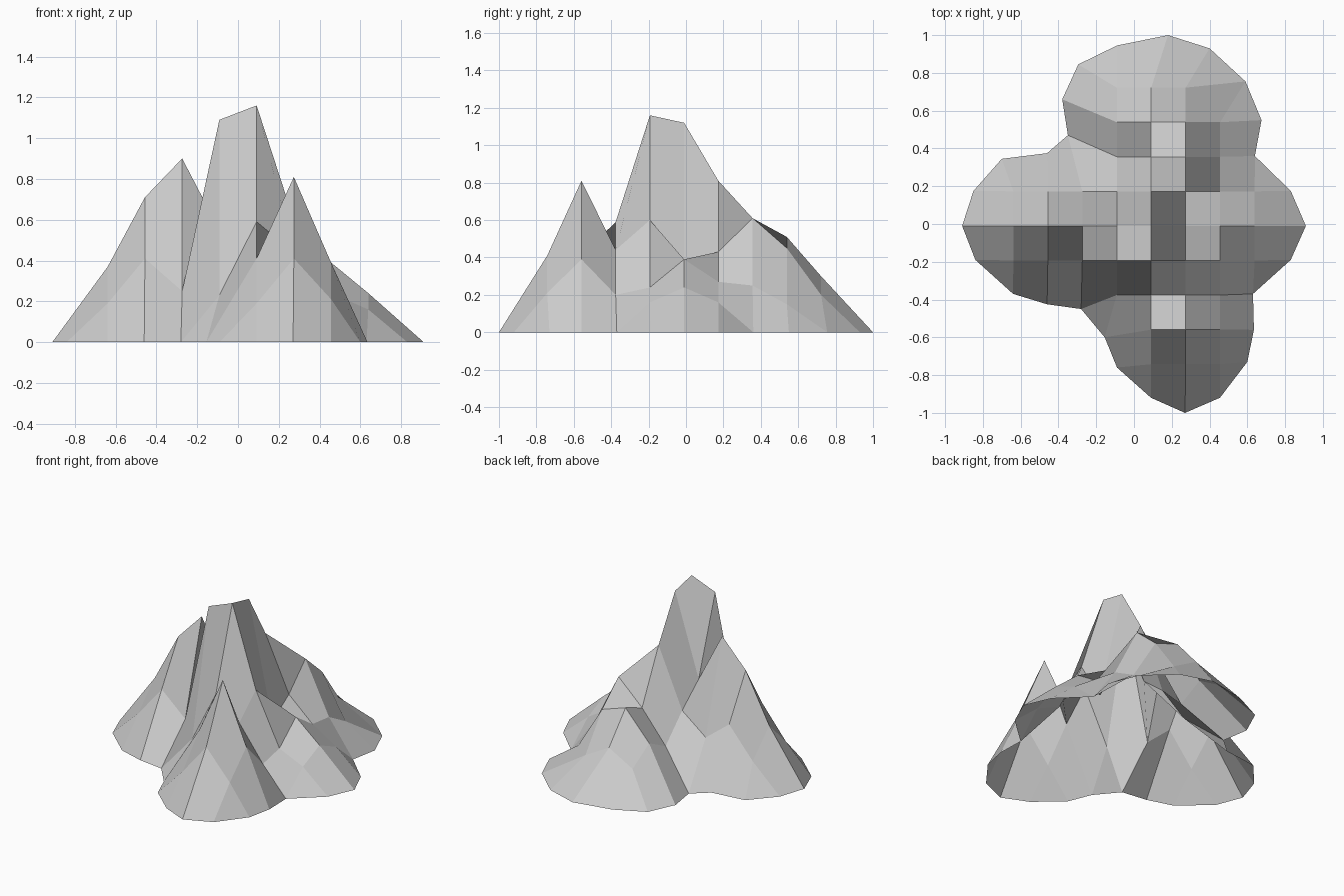
import bpy
import bmesh

STEP_X = 0.1825
STEP_Y = 0.183
FIRST_Y = 0.905
MIDDLE_COLUMN = 4.5

# Each terrain row runs from back to front:
# first grid column, left rim points, inner heights, right rim points
ROWS = [
    (4, [(-.09, .945), (.18, 1), (.4, .93)], [], []),
    (3, [(-.295, .845)], [.2, .3, .2], [(.59, .755)]),
    (3, [(-.38, .66)], [.31, .51, .45, .15], [(.675, .55)]),
    (1, [(-.7, .345), (-.46, .375), (-.35, .47)], [.22, .44, .61, .25], [(.64, .36)]),
    (0, [(-.85, .175)], [.19, .4, .26, .4, .81, .43, .27, .16], [(.83, .175)]),
    (0, [(-.91, -.01)], [.37, .71, .9, .55, 1.12, .31, .39, .24], [(.91, -.01)]),
    (0, [(-.84, -.19)], [.19, .41, .25, 1.09, 1.16, .6, .24, .16], [(.83, -.19)]),
    (1, [(-.64, -.37), (-.46, -.425), (-.28, -.45)], [.23, .59, .44, .2], [(.63, -.37)]),
    (4, [(-.155, -.6)], [.41, .81, .39], [(.635, -.56)]),
    (4, [(-.09, -.76)], [.19, .41, .21], [(.6, -.73)]),
    (5, [(.09, -.92), (.27, -1), (.455, -.92)], [], []),
]


def make_material(name, color):
    material = bpy.data.materials.new(name)
    material.use_nodes = True
    material.diffuse_color = color
    shader = next(n for n in material.node_tree.nodes if n.type == 'BSDF_PRINCIPLED')
    shader.inputs['Base Color'].default_value = color
    return material


def place_points(bm):
    """Put the rim on the ground and raise the inner grid points."""
    grid = {}
    for row, (column, left_rim, heights, right_rim) in enumerate(ROWS):
        points = [(x, y, 0) for x, y in left_rim]
        for offset, height in enumerate(heights, column + len(left_rim)):
            x = (offset - MIDDLE_COLUMN) * STEP_X
            points.append((x, FIRST_Y - row * STEP_Y, height))
        points += [(x, y, 0) for x, y in right_rim]
        for offset, point in enumerate(points, column):
            grid[offset, row] = bm.verts.new(point)
    return grid


def fill_cells(bm, grid):
    """Fill whole cells with quads and rim corners with triangles."""
    for row in range(len(ROWS) - 1):
        for column in range(9):
            corners = [(column, row), (column, row + 1),
                       (column + 1, row + 1), (column + 1, row)]
            verts = [grid[c] for c in corners if c in grid]
            if len(verts) > 2 and any(v.co.z > 0 for v in verts):
                bm.faces.new(verts)


cube = bpy.data.objects.get("Cube")
if cube:
    bpy.data.objects.remove(cube, do_unlink=True)

# Mountain: one open, flat-shaded shell
bm = bmesh.new()
fill_cells(bm, place_points(bm))
bm.normal_update()
mesh = bpy.data.meshes.new("mountain")
bm.to_mesh(mesh)
bm.free()
mesh.materials.append(make_material("rock_grey", (0.6, 0.6, 0.6, 1)))
mountain = bpy.data.objects.new("mountain", mesh)
bpy.context.collection.objects.link(mountain)
